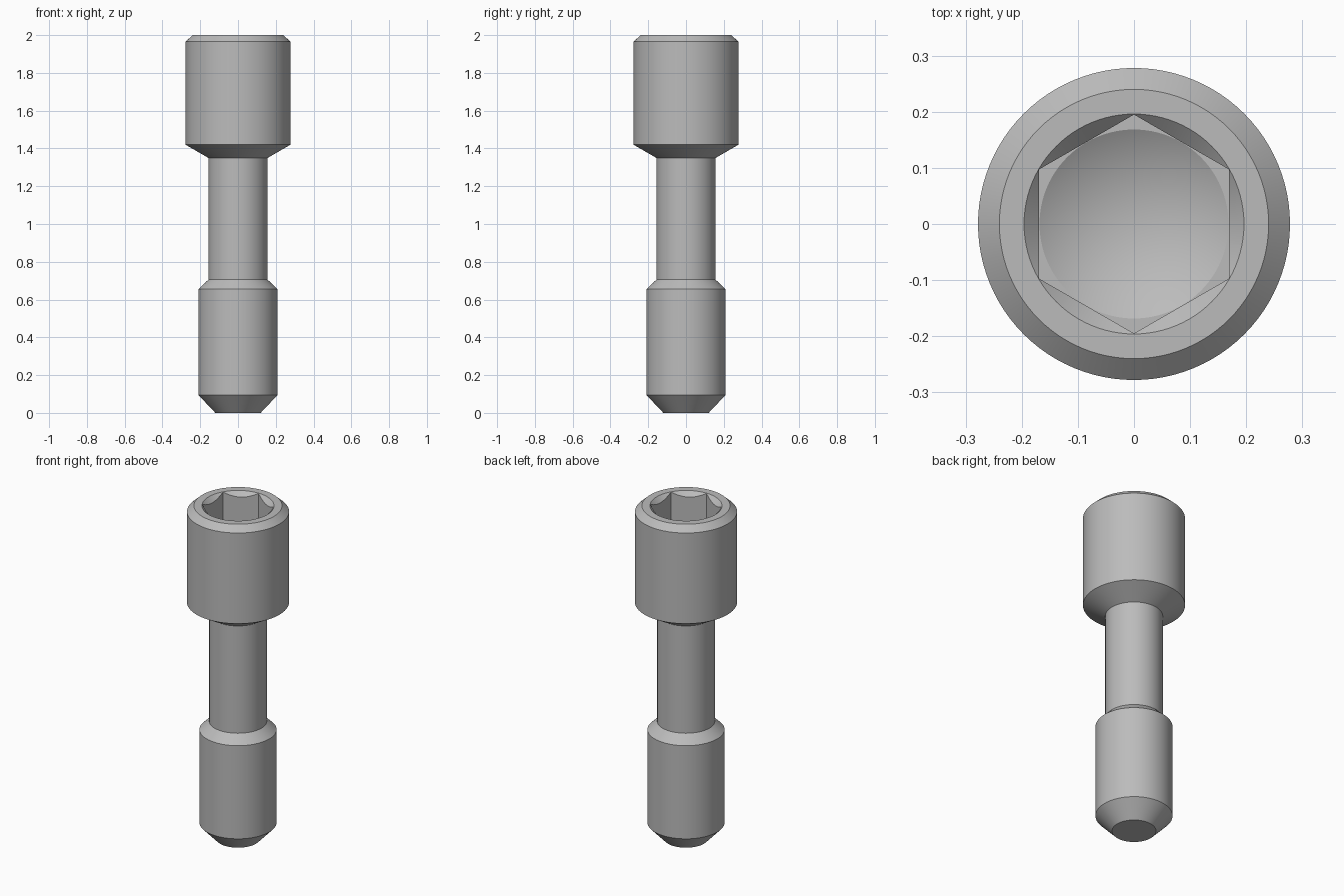
import bpy, bmesh, math

cube = bpy.data.objects.get("Cube")
if cube:
    bpy.data.objects.remove(cube, do_unlink=True)

SEGMENTS = 96
HEX_RADIUS = 0.195
HEX_FLAT = HEX_RADIUS * math.cos(math.pi / 6)
SOCKET_FLOOR = 1.7

steel = bpy.data.materials.new("steel grey")
steel.use_nodes = True
steel.diffuse_color = (0.5, 0.5, 0.5, 1)
steel.node_tree.nodes["Principled BSDF"].inputs["Base Color"].default_value = (0.5, 0.5, 0.5, 1)


def turned(name, profile, sides=SEGMENTS, start=0.0):
    """Closed solid turned around z from (radius, height) points, bottom to top."""
    bm = bmesh.new()
    rings = []
    for r, z in profile:
        if r == 0:
            rings.append([bm.verts.new((0, 0, z))] * sides)
        else:
            angles = [start + math.tau * i / sides for i in range(sides)]
            rings.append([bm.verts.new((r * math.cos(a), r * math.sin(a), z)) for a in angles])
    for low, high in zip(rings, rings[1:]):
        for i in range(sides):
            j = (i + 1) % sides
            corners = dict.fromkeys((low[i], low[j], high[j], high[i]))
            bm.faces.new(list(corners))
    if profile[0][0] > 0:
        bm.faces.new(rings[0][::-1])
    if profile[-1][0] > 0:
        bm.faces.new(rings[-1])
    bmesh.ops.recalc_face_normals(bm, faces=bm.faces[:])
    mesh = bpy.data.meshes.new(name)
    bm.to_mesh(mesh)
    bm.free()
    mesh.materials.append(steel)
    obj = bpy.data.objects.new(name, mesh)
    bpy.context.collection.objects.link(obj)
    return obj


# Turned body: pointed tip, thick lower barrel, thin neck, chamfered head
body = turned("screw_body", [
    (0.12, 0), (0.21, 0.095), (0.21, 0.655), (0.157, 0.705),
    (0.157, 1.35), (0.278, 1.42), (0.278, 1.965), (0.24, 2.0)])

# Socket cutters: hexagon, drilled cone below it, countersink at the mouth
cutters = [
    turned("hex_cutter", [(HEX_RADIUS, SOCKET_FLOOR), (HEX_RADIUS, 2.1)], 6, math.pi / 2),
    turned("drill_cutter", [(0, SOCKET_FLOOR - 0.1), (HEX_FLAT - 0.0005, SOCKET_FLOOR),
                            (HEX_FLAT - 0.0005, SOCKET_FLOOR + 0.1)]),
    turned("countersink_cutter", [(0, 1.8), (HEX_RADIUS + 0.001, 2.0), (HEX_RADIUS + 0.001, 2.1)]),
]
# Keep the countersink at a 45 degree slope
for v in cutters[2].data.vertices:
    if v.co.z < 1.9:
        v.co.z = 2.0 - HEX_RADIUS - 0.001

bpy.context.view_layer.objects.active = body
for cutter in cutters:
    cut = body.modifiers.new(cutter.name, 'BOOLEAN')
    cut.operation = 'DIFFERENCE'
    cut.solver = 'EXACT'
    cut.object = cutter
    bpy.ops.object.modifier_apply(modifier=cut.name)
    bpy.data.objects.remove(cutter, do_unlink=True)

# Smooth turned surfaces with crisp machined edges
bpy.ops.object.select_all(action='DESELECT')
body.select_set(True)
bpy.ops.object.shade_smooth_by_angle(angle=math.radians(20))
